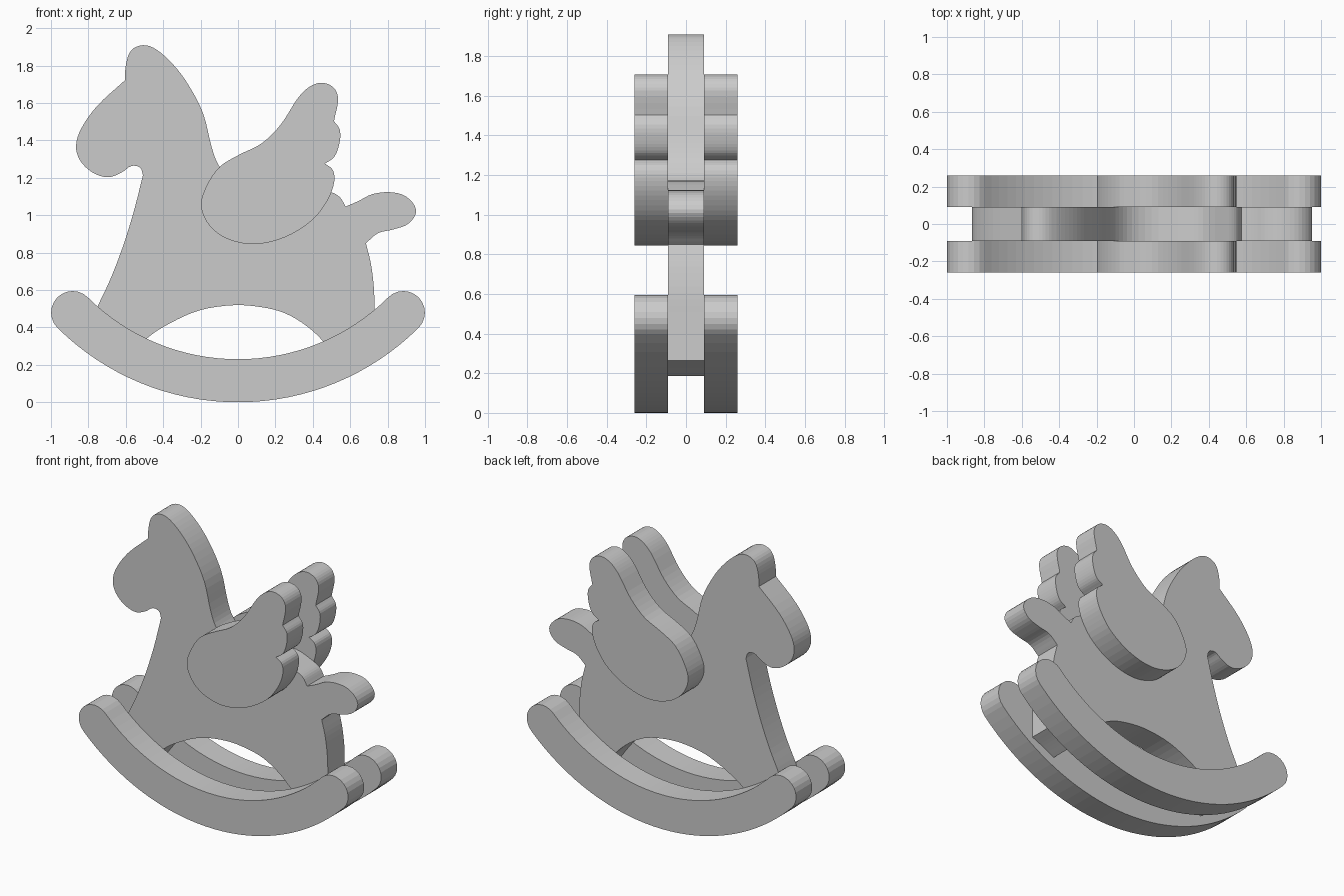
import bpy
import bmesh
from math import sin, cos, pi, radians
from mathutils import Vector

default = bpy.data.objects.get("Cube")
if default:
    bpy.data.objects.remove(default, do_unlink=True)

wood = bpy.data.materials.new("plain grey")
wood.use_nodes = True
grey = (0.6, 0.6, 0.6, 1)
wood.diffuse_color = grey
wood.node_tree.nodes["Principled BSDF"].inputs["Base Color"].default_value = grey


def smooth_run(points, steps=4):
    """Curve through the points, leaving out the last one."""
    pts = [Vector(p) / 100 for p in points]
    if len(pts) == 2:
        return pts[:1]
    padded = [2 * pts[0] - pts[1]] + pts + [2 * pts[-1] - pts[-2]]
    result = []
    for a, b, c, d in zip(padded, padded[1:], padded[2:], padded[3:]):
        # tangents are scaled by the span so uneven spacing stays smooth
        span = (c - b).length
        start = (c - a).normalized() * span
        end = (d - b).normalized() * span
        for i in range(steps):
            t = i / steps
            result.append(b * (2 * t**3 - 3 * t**2 + 1) + start * (t**3 - 2 * t**2 + t)
                          + c * (3 * t**2 - 2 * t**3) + end * (t**3 - t**2))
    return result


def outline(runs):
    """Join smooth runs into a closed outline; a sharp corner sits between runs."""
    result = []
    for run, following in zip(runs, runs[1:] + runs[:1]):
        result += smooth_run(run + [following[0]])
    return result


def board(name, profile, y_min, y_max):
    """Cut a flat board from an x-z profile."""
    bm = bmesh.new()
    face = bm.faces.new([bm.verts.new((p[0], y_min, p[1])) for p in profile])
    extruded = bmesh.ops.extrude_face_region(bm, geom=[face], use_keep_orig=True)
    moved = [v for v in extruded["geom"] if isinstance(v, bmesh.types.BMVert)]
    bmesh.ops.translate(bm, verts=moved, vec=(0, y_max - y_min, 0))
    bmesh.ops.recalc_face_normals(bm, faces=bm.faces[:])
    mesh = bpy.data.meshes.new(name)
    bm.to_mesh(mesh)
    bm.free()
    mesh.materials.append(wood)
    obj = bpy.data.objects.new(name, mesh)
    bpy.context.collection.objects.link(obj)
    return obj


def arc(centre, radius, start, end, steps):
    """Arc points, with angles measured from straight down towards +x."""
    angles = [start + (end - start) * i / steps for i in range(steps + 1)]
    return [Vector((centre[0] + radius * sin(a), centre[1] - radius * cos(a))) for a in angles]


# body with head, back, tail and two legs (hundredths of a unit)
body_runs = [
    # chest and throat
    [(-81, 34), (-75.4, 50.3), (-68.5, 65.2), (-62, 82), (-56, 101)],
    [(-50.8, 121.4), (-52.4, 125.5), (-57, 126.3), (-62, 123), (-69.5, 120.3), (-78, 123),
     (-84.5, 129.4), (-86.6, 137), (-84, 146), (-75.4, 158.3)],
    # ear, mane and back
    [(-60.4, 172.2), (-60, 180), (-57.2, 188), (-50.8, 190.9), (-44, 188.8), (-34.8, 180.7),
     (-26.7, 170), (-18.7, 154.5), (-13.9, 135.8), (-10, 126.2), (-1, 117), (13, 113),
     (27, 116), (37, 117), (49.5, 112.5), (54.5, 109.6)],
    # tail
    [(57.5, 104.6), (64.2, 107.5), (71.7, 111.2), (81.3, 112.3), (89.8, 110), (95.2, 102.7),
     (91.4, 95.7), (83.4, 92.5), (74.9, 90.4)],
    # hind leg
    [(68.4, 85), (71.1, 73.8), (72.7, 60.4), (72.9, 48)],
    [(73, 26.5), (65, 23)],
    # arch between the legs
    [(56, 18.5), (46, 32), (36.9, 40.6), (25.1, 47.6), (12.8, 50.8), (-2, 51.9),
     (-20.3, 49.2), (-36.4, 42.2), (-49.2, 33.7)],
    [(-60, 20.5), (-71, 27)],
]
board("body", outline(body_runs), -0.09, 0.09)

# wing with three feather tips
wing_runs = [
    [(51.3, 150.3), (54.5, 145.5), (54, 137.4), (51.3, 131)],
    [(46.5, 127.6), (50.8, 124), (51.3, 117), (47.6, 107.5), (39.6, 97.3), (25, 88.2),
     (8.6, 84.5), (-5.3, 87.2), (-15, 94.1), (-19.8, 104.8), (-17.1, 115), (-10, 125.7),
     (0, 132), (12.8, 138.5), (23, 148.7), (32, 162.6), (38, 168.5), (44.4, 170.8),
     (50.8, 168.5), (53.5, 162.6)],
]
wing = outline(wing_runs)

# rocker: a curved band with round ends
hub, inner, outer = (0, 1.37), 1.14, 1.37
middle, cap, sweep = (inner + outer) / 2, (outer - inner) / 2, radians(44.8)
right_end, left_end = (arc(hub, middle, s * sweep, s * sweep, 1)[0] for s in (1, -1))
rocker = (arc(hub, outer, -sweep, sweep, 32)
          + arc(right_end, cap, sweep, sweep + pi, 12)[1:-1]
          + arc(hub, inner, sweep, -sweep, 32)
          + arc(left_end, cap, pi - sweep, 2 * pi - sweep, 12)[1:-1])

# one wing and one rocker on each side of the body
for side, y_min, y_max in (("front", -0.26, -0.09), ("back", 0.09, 0.26)):
    board(side + "_wing", wing, y_min, y_max)
    board(side + "_rocker", rocker, y_min, y_max)
